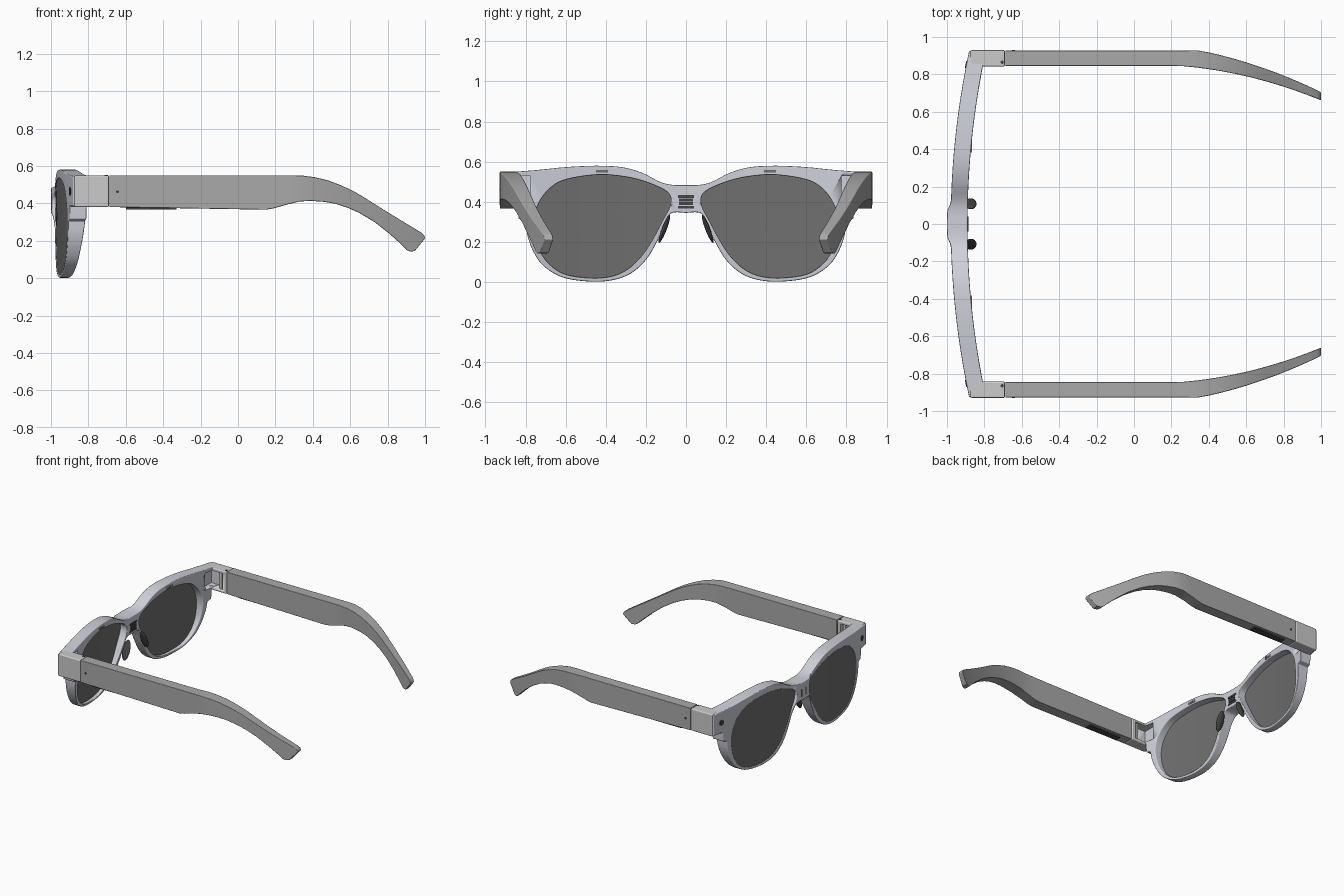
import bpy, bmesh, math
from mathutils import Matrix, Vector

if "Cube" in bpy.data.objects:
    bpy.data.objects.remove(bpy.data.objects["Cube"])


def material(name, rgb):
    m = bpy.data.materials.new(name)
    m.diffuse_color = (*rgb, 1)
    m.use_nodes = True
    m.node_tree.nodes["Principled BSDF"].inputs["Base Color"].default_value = m.diffuse_color
    return m


SILVER = material("silver", (0.62, 0.64, 0.70))
GREY = material("light_grey", (0.58, 0.58, 0.58))
ARM = material("arm_grey", (0.40, 0.40, 0.40))
LENS = material("lens_grey", (0.16, 0.16, 0.16))
DARK = material("dark", (0.06, 0.06, 0.06))


def finish(name, bm, mat=None, bevel=0, mirror=True):
    bmesh.ops.recalc_face_normals(bm, faces=bm.faces[:])
    me = bpy.data.meshes.new(name)
    bm.to_mesh(me)
    bm.free()
    ob = bpy.data.objects.new(name, me)
    bpy.context.collection.objects.link(ob)
    if mat:
        me.materials.append(mat)
    bpy.context.view_layer.objects.active = ob
    for o in bpy.context.selected_objects:
        o.select_set(False)
    ob.select_set(True)
    bpy.ops.object.shade_smooth_by_angle(angle=math.radians(35))
    if bevel:
        b = ob.modifiers.new("bevel", 'BEVEL')
        b.width, b.segments, b.limit_method = bevel, 2, 'ANGLE'
        b.angle_limit = math.radians(45)
        b.harden_normals = True
    if mirror:
        ob.modifiers.new("mirror", 'MIRROR').use_axis = (False, True, False)
    return ob


def box(name, lo, hi, mat=None, bevel=0, mirror=True):
    bm = bmesh.new()
    lo, hi = Vector(lo), Vector(hi)
    bmesh.ops.create_cube(bm, size=1, matrix=Matrix.Translation((lo + hi) / 2) @ Matrix.Diagonal((*(hi - lo), 1)))
    return finish(name, bm, mat, bevel, mirror)


def peg(name, centre, axis, r, depth, mat, sides=16):
    bm = bmesh.new()
    rot = Vector(axis).to_track_quat('Z', 'Y').to_matrix().to_4x4()
    bmesh.ops.create_cone(bm, cap_ends=True, segments=sides, radius1=r, radius2=r, depth=depth,
                          matrix=Matrix.Translation(centre) @ rot)
    return finish(name, bm, mat)


def spline(pts, closed=False, n=5):
    # Catmull-Rom through 2D points
    p = [Vector(q) for q in pts]
    p = [p[-1]] + p + p[:2] if closed else [p[0]] + p + [p[-1]]
    out = []
    for a, b, c, d in zip(p, p[1:], p[2:], p[3:]):
        for i in range(n):
            t = i / n
            out.append(0.5 * (2 * b + (c - a) * t + (2 * a - 5 * b + 4 * c - d) * t * t
                              + (3 * b - a - 3 * c + d) * t ** 3))
    return out if closed else out + [p[-1]]


def curve_x(y):
    return -0.98 + 0.115 * y * y


def front_x(y):
    s = max(0, min(1, (0.125 - abs(y)) / 0.065))
    return curve_x(y) - 0.02 * s * s * (3 - 2 * s)


def back_x(y, z):
    return curve_x(y) + 0.055 + 0.035 * min(1, max(0, z / 0.3))


# Half outline of the front frame, and the lens opening (y, z)
top = [(0, .483), (.07, .485), (.13, .50), (.22, .545), (.32, .573), (.45, .58), (.6, .573), (.75, .558), (.925, .545)]
end = [(.925, .49), (.925, .435), (.925, .385), (.88, .385)]
low = [(.80, .305), (.79, .23), (.76, .15), (.71, .08), (.62, .025), (.5, .004), (.38, .007), (.28, .04),
       (.2, .11), (.14, .21), (.1, .3), (.07, .345), (0, .345)]
hole = [(.075, .41), (.09, .445), (.14, .475), (.23, .508), (.33, .528), (.45, .534), (.6, .51), (.68, .465),
        (.735, .39), (.755, .31), (.75, .23), (.73, .16), (.685, .093), (.61, .042), (.5, .022), (.39, .025),
        (.3, .058), (.225, .125), (.165, .215), (.12, .3), (.085, .365)]
half = spline(top) + [Vector(p) for p in end + [(.84, .385), (.838, .35), (.835, .315)]] + spline(low)
outer = half + [Vector((-p.x, p.y)) for p in reversed(half[1:-1])]
lens_loop = spline(hole, True)

# Front frame: filled outline with two openings, given depth and curved
bm = bmesh.new()
edges = []
for loop in (outer, lens_loop, [Vector((-p.x, p.y)) for p in lens_loop]):
    vs = [bm.verts.new((0, p.x, p.y)) for p in loop]
    edges += [bm.edges.new((vs[i - 1], vs[i])) for i in range(len(vs))]
bmesh.ops.triangle_fill(bm, use_beauty=True, edges=edges, normal=(-1, 0, 0))
geo = bmesh.ops.extrude_face_region(bm, geom=bm.faces[:], use_keep_orig=True)["geom"]
back = {v for v in geo if isinstance(v, bmesh.types.BMVert)}
for v in bm.verts:
    v.co.x = back_x(v.co.y, v.co.z) if v in back else front_x(v.co.y)
frame = finish("front_frame", bm, SILVER, 0.006, mirror=False)

# Lenses: concentric rings following the frame curve
bm = bmesh.new()
c = Vector((.42, .29))
rings = []
for k in (1.004, .8, .6, .4, .2):
    pts = [c + (p - c) * k for p in lens_loop]
    rings.append([bm.verts.new((curve_x(p.x) + .004, p.x, p.y)) for p in pts])
mid = bm.verts.new((curve_x(c.x) + .004, c.x, c.y))
n = len(lens_loop)
for i in range(n):
    for a, b in zip(rings, rings[1:]):
        bm.faces.new((a[i - 1], a[i], b[i], b[i - 1]))
    bm.faces.new((rings[-1][i - 1], rings[-1][i], mid))
back = bmesh.ops.extrude_face_region(bm, geom=bm.faces[:], use_keep_orig=True)["geom"]
for v in back:
    if isinstance(v, bmesh.types.BMVert):
        v.co.x += .03
finish("lenses", bm, LENS)

# Corner blocks with hinge pockets
corner = box("corner_blocks", (-.875, .842, .38), (-.69, .93, .55), GREY, .008)
cutter = box("pocket_cutter", (-.86, .775, .40), (-.72, .905, .53))
cutter.hide_render = True
cutter.display_type = 'WIRE'
for ob in (frame, corner):
    m = ob.modifiers.new("pocket", 'BOOLEAN')
    m.operation, m.solver, m.object = 'DIFFERENCE', 'EXACT', cutter
box("hinge_posts", (-.755, .855, .395), (-.735, .91, .535), GREY)

# Temple arms: stations of (top x, z, bottom x, z), bent inward at the ear
stations = [(-.688, .55, -.688, .38), (.15, .55, .15, .366), (.2, .55, .19, .373), (.27, .55, .26, .393),
            (.34, .549, .33, .41), (.41, .54, .39, .413), (.48, .523, .46, .408), (.55, .497, .52, .398),
            (.62, .464, .59, .375), (.69, .422, .65, .348), (.78, .365, .73, .300), (.87, .310, .81, .237),
            (.94, .268, .87, .183), (.98, .243, .905, .149), (.995, .230, .92, .142), (1.0, .212, .945, .145)]


def arm_y(x):
    o, i = max(0, x - .35), max(0, x - .25)
    return .928 - .2 * o - .22 * o * o, .845 - .08 * i - .22 * i * i


bm = bmesh.new()
prev = None
for xt, zt, xb, zb in stations:
    (to, ti), (bo, bi) = arm_y(xt), arm_y(xb)
    ring = [bm.verts.new(p) for p in ((xt, to, zt), (xt, ti, zt), (xb, bi, zb), (xb, bo, zb))]
    if prev:
        for i in range(4):
            bm.faces.new((prev[i - 1], prev[i], ring[i], ring[i - 1]))
    else:
        bm.faces.new(ring)
    prev = ring
bm.faces.new(prev)
finish("temple_arms", bm, ARM, .004)
box("arm_underside_strips", (-.60, .865, .366), (-.33, .91, .385), DARK)

# Nose pads
bm = bmesh.new()
bmesh.ops.create_uvsphere(bm, u_segments=20, v_segments=12, radius=1,
                          matrix=Matrix.Translation((-.872, .108, .265)) @ Matrix.Rotation(.37, 4, 'X')
                          @ Matrix.Diagonal((.03, .012, .075, 1)))
finish("nose_pads", bm, DARK)

# Small details: bridge panels, rim sensors, corner cameras, screws
box("bridge_front_panel", (-.9995, -.035, .375), (-.98, .035, .435), DARK, mirror=False)
for k in range(4):
    z = .366 + k * .018
    w = .04 if k in (0, 3) else .034
    box("bridge_back_bar", (-.9, -w, z), (-.886, w, z + .014), DARK, mirror=False)
sx = back_x(.42, .55)
box("rim_sensors", (sx - .01, .382, .543), (sx + .003, .455, .563), GREY)
box("rim_sensor_windows", (sx - .01, .388, .547), (sx + .0045, .449, .559), LENS)
peg("corner_cameras", (front_x(.85) + .006, .85, .465), (-1, .2, 0), .022, .02, DARK, 6)
peg("side_screws", (-.645, .927, .462), (0, 1, 0), .008, .006, DARK)
peg("top_screws", (-.705, .865, .549), (0, 0, 1), .009, .006, DARK)
